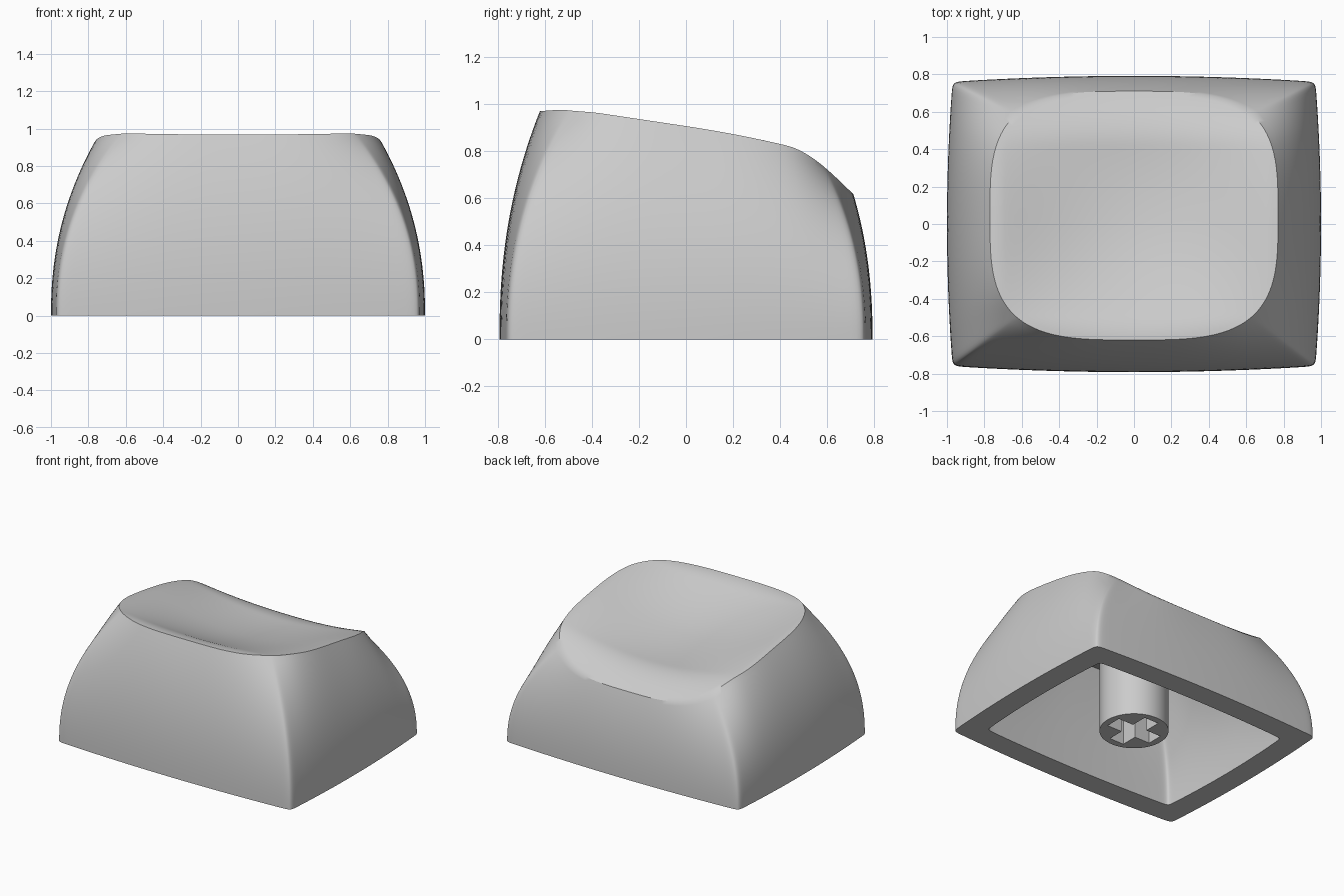
import bpy, bmesh, math

cube = bpy.data.objects.get("Cube")
if cube:
    bpy.data.objects.remove(cube)

mat = bpy.data.materials.new("light_grey_plastic")
mat.use_nodes = True
GREY = (0.6, 0.6, 0.6, 1)
mat.diffuse_color = GREY
mat.node_tree.nodes["Principled BSDF"].inputs["Base Color"].default_value = GREY

SIDE = 40          # points along each side of a ring
WALL = 24          # rings up a wall
TOP = 30           # rings across the dish
RIM_Y = 0.045      # the dished top sits slightly to the back
RIM_X_HALF, RIM_Y_HALF = 0.77, 0.665


def square_points():
    """Points round a unit square, packed closer near the corners."""
    pts = []
    for turn in range(4):
        for k in range(SIDE):
            s, t = math.sin(math.pi * (k / SIDE - 0.5)), -1.0
            for _ in range(turn):
                s, t = -t, s
            pts.append((s, t))
    return pts


SQUARE = square_points()


def squircle(s, t, n):
    f = (abs(s) ** n + abs(t) ** n) ** (-1 / n)
    return s * f, t * f


def top_height(x, y):
    """Sloping top that rolls off at front and back, with a scooped dish."""
    z = 0.905 - 0.15 * y - 0.1 * max(0, y) ** 2
    z -= 1.55 * max(0, y - 0.42) ** 2 + 2 * max(0, -y - 0.5) ** 2
    across = max(0, 1 - (x / 0.72) ** 2) ** 1.2
    along = max(0, 1 - ((y - RIM_Y) / RIM_Y_HALF) ** 2)
    return z - 0.13 * across * along


def top_ring(r, drop=0.0):
    ring = []
    for s, t in SQUARE:
        a, b = squircle(s, t, 3.4)
        x, y = RIM_X_HALF * a * r, RIM_Y + RIM_Y_HALF * b * r
        ring.append((x, y, top_height(x, y) - drop))
    return ring


def base_ring(inset):
    """Crisp-cornered outline with gently bowed sides."""
    ring = []
    for s, t in SQUARE:
        a, b = squircle(s, t, 60)
        ring.append(((1 - inset) * a * (1 - 0.03 * b * b),
                     (0.792 - inset) * b * (1 - 0.04 * a * a), 0))
    return ring


def wall(low, high):
    """Rings bowing inward from the base outline to the upper outline."""
    rings = []
    for i in range(WALL + 1):
        h = i / WALL
        f = h ** 2.25
        rings.append([(p[0] + (q[0] - p[0]) * f,
                       p[1] + (q[1] - p[1]) * f, q[2] * h)
                      for p, q in zip(low, high)])
    return rings


def finish(obj, angle):
    bpy.ops.object.select_all(action="DESELECT")
    obj.select_set(True)
    bpy.context.view_layer.objects.active = obj
    bpy.ops.object.shade_smooth_by_angle(angle=math.radians(angle))


def new_object(name, bm):
    bmesh.ops.recalc_face_normals(bm, faces=bm.faces)
    mesh = bpy.data.meshes.new(name)
    bm.to_mesh(mesh)
    bm.free()
    mesh.materials.append(mat)
    obj = bpy.data.objects.new(name, mesh)
    bpy.context.collection.objects.link(obj)
    return obj


# Hollow cap: ceiling, inner wall, bottom lip, outer wall and dished top
THICK = 0.17
INNER = 0.8
rings = [top_ring(INNER * i / TOP, THICK) for i in range(1, TOP)]
rings += reversed(wall(base_ring(THICK), top_ring(INNER, THICK)))
rings += wall(base_ring(0), top_ring(1))
rings += [top_ring(i / TOP) for i in range(TOP - 1, 0, -1)]

bm = bmesh.new()
loops = [[bm.verts.new(p) for p in ring] for ring in rings]
count = len(SQUARE)
for a, b in zip(loops, loops[1:]):
    for i in range(count):
        j = (i + 1) % count
        bm.faces.new((a[i], a[j], b[j], b[i]))
for loop, drop in ((loops[0], THICK), (loops[-1], 0)):
    middle = bm.verts.new((0, RIM_Y, top_height(0, RIM_Y) - drop))
    for i in range(count):
        bm.faces.new((loop[i], loop[(i + 1) % count], middle))
cap = new_object("cap_shell", bm)
finish(cap, 32)

# Round stem with a cross-shaped socket
bm = bmesh.new()
bmesh.ops.create_cone(bm, cap_ends=True, segments=64, radius1=0.236,
                      radius2=0.236, depth=0.64)
bmesh.ops.translate(bm, verts=bm.verts, vec=(0, 0, 0.345))
stem = new_object("stem", bm)

for name, sx, sy in (("slot_across", 0.37, 0.12), ("slot_along", 0.12, 0.37)):
    bm = bmesh.new()
    bmesh.ops.create_cube(bm, size=1)
    bmesh.ops.scale(bm, verts=bm.verts, vec=(sx, sy, 0.7))
    cutter = new_object(name, bm)
    cutter.hide_render = True
    bpy.context.view_layer.objects.active = stem
    mod = stem.modifiers.new(name, "BOOLEAN")
    mod.operation = "DIFFERENCE"
    mod.solver = "EXACT"
    mod.object = cutter
    bpy.ops.object.modifier_apply(modifier=mod.name)
    bpy.data.objects.remove(cutter)
finish(stem, 30)
